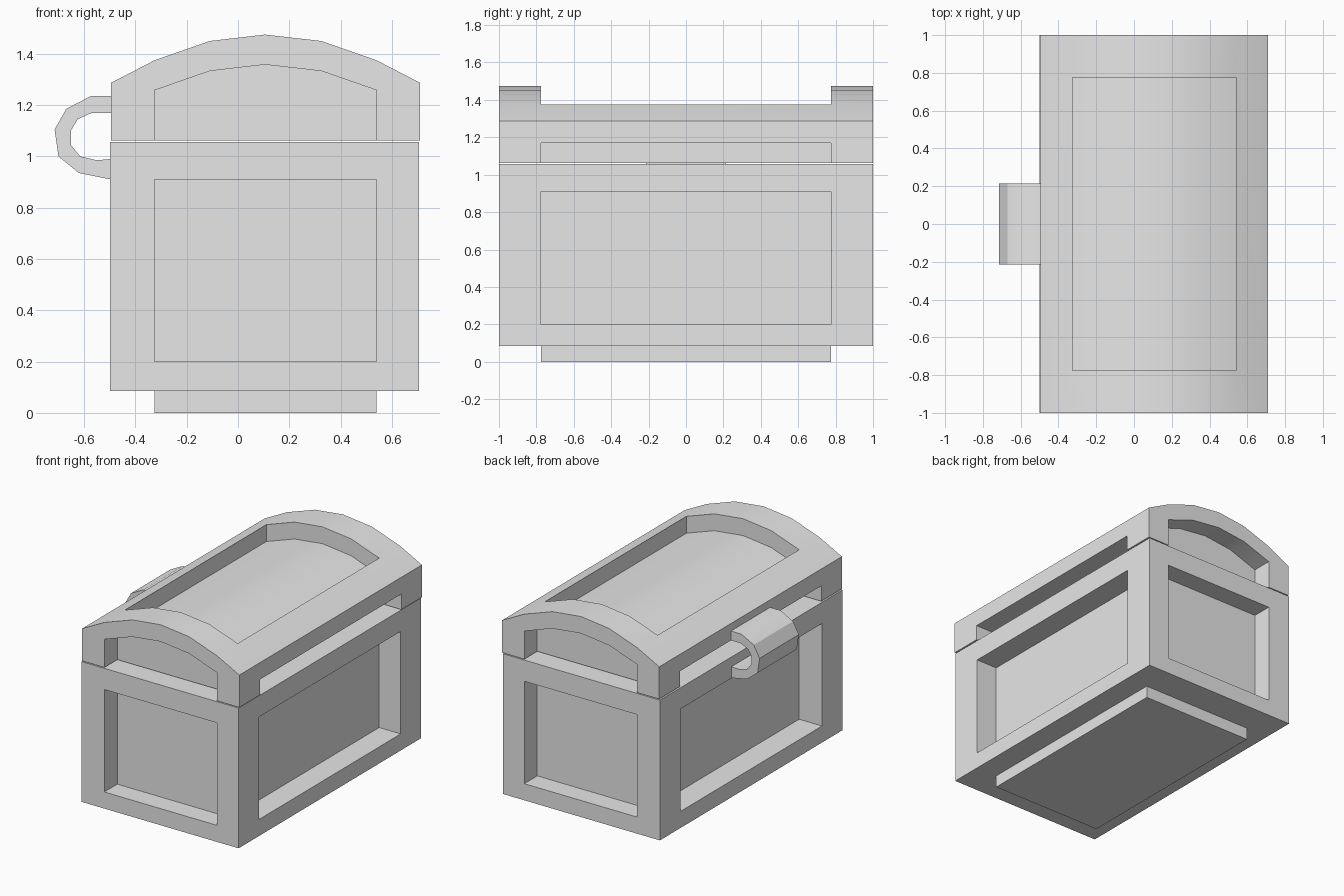
import bpy
import bmesh
import math

cube = bpy.data.objects.get("Cube")
if cube:
    bpy.data.objects.remove(cube, do_unlink=True)

grey = bpy.data.materials.new("plain grey")
grey.use_nodes = True
grey.diffuse_color = (0.8, 0.8, 0.8, 1)
grey.node_tree.nodes["Principled BSDF"].inputs["Base Color"].default_value = (0.8, 0.8, 0.8, 1)


def add_prism(bm, profile, y0, y1):
    """Extrude an x-z outline from y0 to y1."""
    a = [bm.verts.new((x, y0, z)) for x, z in profile]
    b = [bm.verts.new((x, y1, z)) for x, z in profile]
    bm.faces.new(a)
    bm.faces.new(b[::-1])
    for i in range(len(a)):
        j = (i + 1) % len(a)
        bm.faces.new((a[j], a[i], b[i], b[j]))


def rect(x0, x1, z0, z1):
    return [(x0, z0), (x1, z0), (x1, z1), (x0, z1)]


def make(name, prisms):
    bm = bmesh.new()
    for p in prisms:
        add_prism(bm, *p)
    bmesh.ops.recalc_face_normals(bm, faces=bm.faces)
    mesh = bpy.data.meshes.new(name)
    bm.to_mesh(mesh)
    bm.free()
    mesh.materials.append(grey)
    obj = bpy.data.objects.new(name, mesh)
    bpy.context.collection.objects.link(obj)
    return obj


def activate(obj):
    bpy.ops.object.select_all(action='DESELECT')
    obj.select_set(True)
    bpy.context.view_layer.objects.active = obj


def carve(obj, prisms):
    """Cut recesses out of a solid part."""
    cutter = make("recess_cutter", prisms)
    cutter.hide_render = True
    mod = obj.modifiers.new("recesses", 'BOOLEAN')
    mod.operation = 'DIFFERENCE'
    mod.solver = 'EXACT'
    mod.object = cutter
    activate(obj)
    bpy.ops.object.modifier_apply(modifier=mod.name)
    bpy.data.objects.remove(cutter, do_unlink=True)


def smooth(obj):
    activate(obj)
    bpy.ops.object.shade_smooth_by_angle(angle=math.radians(30))


# Shared limits of the framed panels
PX0, PX1 = -0.325, 0.54     # panel edges and depth across the width
PY = 0.775                  # panel edge along the length
DY = 0.858                  # recessed end wall


def side_recesses(z0, z1):
    return [(rect(-1, PX0, z0, z1), -PY, PY), (rect(PX1, 1.2, z0, z1), -PY, PY)]


def end_recesses(profile):
    return [(profile, -1.2, -DY), (profile, DY, 1.2)]


# Chest body with a recessed panel on each wall
body = make("chest_body", [(rect(-0.5, 0.705, 0.085, 1.057), -1, 1)])
carve(body, side_recesses(0.2, 0.91) + end_recesses(rect(PX0, PX1, 0.2, 0.91)))

# Plinth under the body
make("plinth", [(rect(PX0, PX1, 0, 0.09), -PY, PY)])

# Arched lid with recessed ends, sides and top
arch = [(0.54, 1.375), (0.325, 1.45), (0.105, 1.475), (-0.11, 1.45), (-0.325, 1.375)]
inner = [(x, z - 0.117) for x, z in arch]
lid = make("lid", [([(-0.495, 1.063), (0.71, 1.063), (0.71, 1.287)] + arch
                    + [(-0.495, 1.287)], -1, 1)])
end_shape = [(PX0, 1.0), (PX1, 1.0)] + inner
top_shape = inner + [(PX0, 1.8), (PX1, 1.8)]
carve(lid, side_recesses(1.0, 1.17) + end_recesses(end_shape) + [(top_shape, -PY, PY)])
smooth(lid)

# Curved clasp on the right side
outer_curve = [(-0.495, 1.235), (-0.575, 1.235), (-0.67, 1.185), (-0.715, 1.105),
               (-0.7, 1.0), (-0.62, 0.935), (-0.495, 0.91)]
inner_curve = [(-0.495, 0.99), (-0.55, 0.985), (-0.615, 1.0), (-0.652, 1.045),
               (-0.652, 1.1), (-0.625, 1.145), (-0.57, 1.17), (-0.495, 1.17)]
clasp = make("clasp", [(outer_curve + inner_curve, -0.215, 0.215)])
smooth(clasp)
